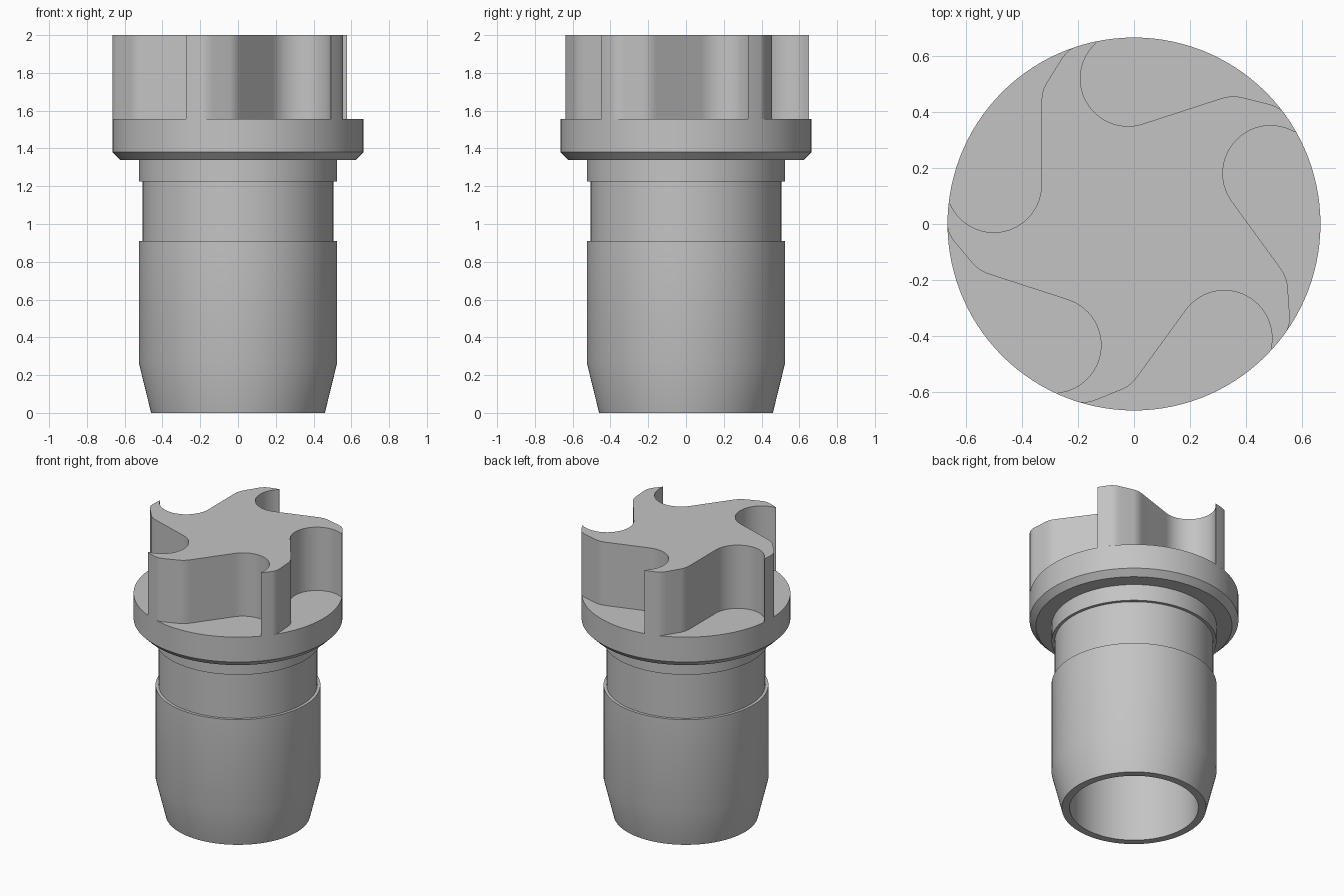
import bpy, bmesh
from math import cos, sin, radians, pi
from mathutils import Vector, Matrix

cube = bpy.data.objects.get("Cube")
if cube:
    bpy.data.objects.remove(cube, do_unlink=True)

grey = bpy.data.materials.new("plain_grey")
grey.use_nodes = True
grey.diffuse_color = (0.55, 0.55, 0.55, 1)
grey.node_tree.nodes["Principled BSDF"].inputs["Base Color"].default_value = (0.55, 0.55, 0.55, 1)

RADIUS, FLANGE_TOP, TOP = 0.665, 1.555, 2.0


def finish(name, bm):
    bmesh.ops.recalc_face_normals(bm, faces=bm.faces)
    mesh = bpy.data.meshes.new(name)
    bm.to_mesh(mesh)
    bm.free()
    mesh.materials.append(grey)
    obj = bpy.data.objects.new(name, mesh)
    bpy.context.collection.objects.link(obj)
    bpy.ops.object.select_all(action='DESELECT')
    obj.select_set(True)
    bpy.context.view_layer.objects.active = obj
    bpy.ops.object.shade_smooth_by_angle(angle=radians(12))
    return obj


def lathe(name, profile, steps=120):
    bm = bmesh.new()
    verts = [bm.verts.new((r, 0, z)) for r, z in profile]
    edges = [bm.edges.new(pair) for pair in zip(verts, verts[1:])]
    bmesh.ops.spin(bm, geom=verts + edges, cent=(0, 0, 0), axis=(0, 0, 1),
                   angle=2 * pi, steps=steps)
    bmesh.ops.remove_doubles(bm, verts=bm.verts, dist=0.0005)
    return finish(name, bm)


def arc(cx, cy, r, start, end, n):
    angles = [radians(start + (end - start) * i / n) for i in range(n + 1)]
    return [Vector((cx + r * cos(a), cy + r * sin(a), 0)) for a in angles]


def rounded(a, corner, b, n=6):
    a, corner, b = (Vector((*p, 0)) for p in (a, corner, b))
    ts = [i / n for i in range(n + 1)]
    return [a * (1 - t) ** 2 + corner * 2 * t * (1 - t) + b * t * t for t in ts]


# Hollow stem: bore, tapered foot, groove and collar, then the chamfered flange
body = lathe("stem_and_flange", [
    (0, 1.34), (0.41, 1.34), (0.41, 0), (0.46, 0), (0.525, 0.265),
    (0.525, 0.91), (0.505, 0.91), (0.505, 1.225), (0.525, 1.225),
    (0.525, 1.34), (0.625, 1.34), (RADIUS, 1.38), (RADIUS, FLANGE_TOP),
    (0, FLANGE_TOP)])
# Keep the taper blended softly into the stem wall
for edge in body.data.edges:
    if all(abs(body.data.vertices[v].co.z - 0.265) < 0.001 for v in edge.vertices):
        edge.use_edge_sharp = False

# One scooped notch and the vane tip after it, repeated five times
notch = (rounded((-0.211, 0.631), (-0.24, 0.62), (-0.262, 0.583))
         + rounded((-0.312, 0.503), (-0.33, 0.474), (-0.33, 0.43))
         + arc(-0.5, 0.14, 0.17, 0, -156, 28)
         + arc(0, 0, RADIUS, 173.6, 179.5, 4))
bm = bmesh.new()
outline = [bm.verts.new(Matrix.Rotation(radians(72 * k), 3, 'Z') @ p + Vector((0, 0, TOP)))
           for k in range(5) for p in notch]
cap = bm.faces.new(outline)
# Side walls drop from the cap to the flange
sides = bmesh.ops.extrude_edge_only(bm, edges=list(cap.edges))
for v in sides["geom"]:
    if isinstance(v, bmesh.types.BMVert):
        v.co.z = FLANGE_TOP
finish("five_vane_rotor", bm)
